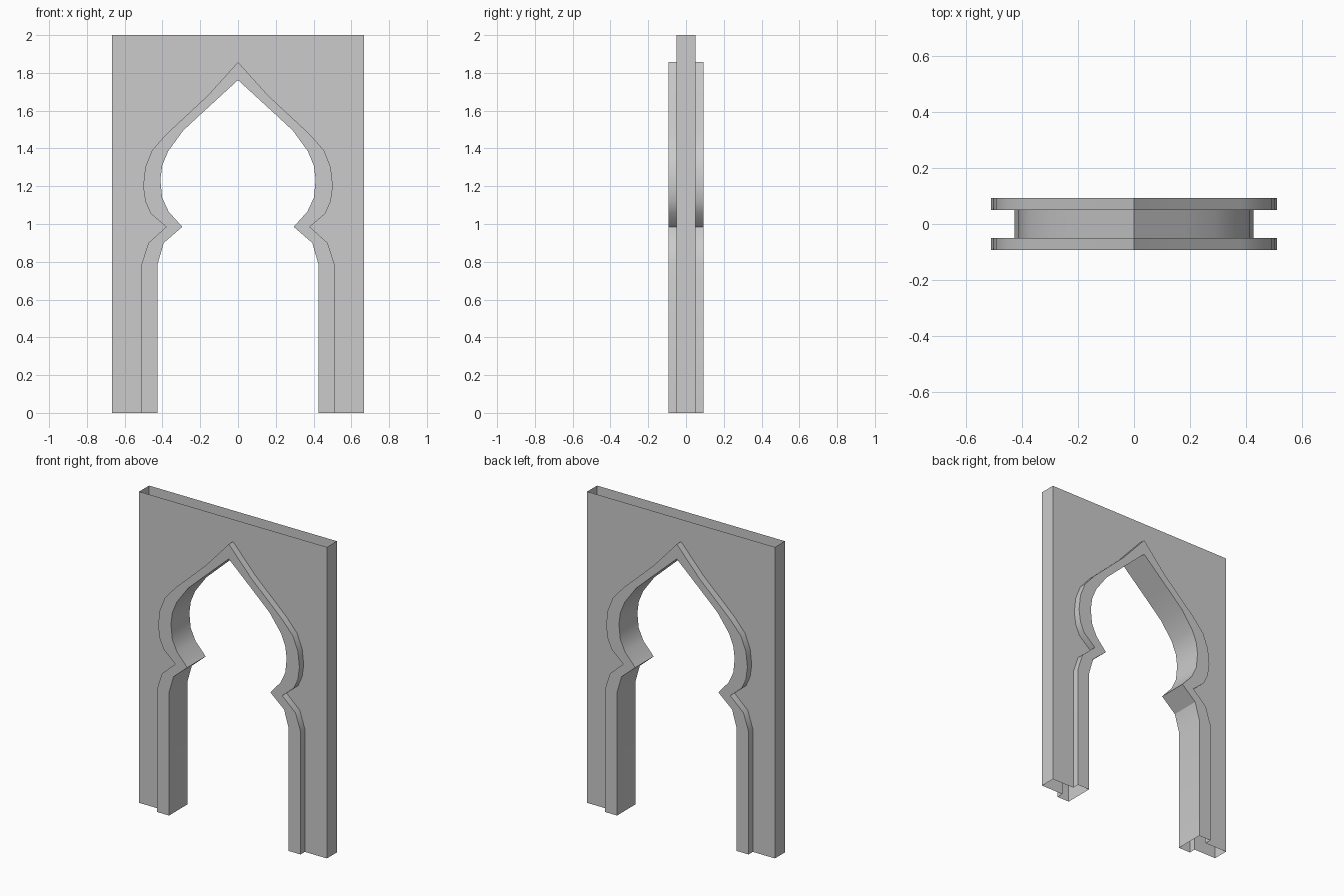
import bpy, math

if "Cube" in bpy.data.objects:
    bpy.data.objects.remove(bpy.data.objects["Cube"])

W, H = 0.667, 2.0      # wall half width, height
T, D = 0.05, 0.0935    # half depth of wall and of raised trim

# Right half of the arch, foot to apex: opening edge and outer trim edge (x, z)
inner = [(0.425, 0), (0.425, 0.79), (0.393, 0.90), (0.295, 0.985), (0.367, 1.065),
         (0.402, 1.14), (0.411, 1.235), (0.401, 1.31), (0.37, 1.385), (0.29, 1.495),
         (0.18, 1.597), (0.0, 1.762)]
outer = [(0.51, 0), (0.51, 0.79), (0.474, 0.90), (0.38, 0.985), (0.462, 1.055),
         (0.491, 1.12), (0.502, 1.20), (0.491, 1.30), (0.455, 1.39), (0.38, 1.475),
         (0.16, 1.68), (0.0, 1.857)]


def mirrored(half):
    return half + [(-x, z) for x, z in half[-2::-1]]


def make(name, verts, faces):
    me = bpy.data.meshes.new(name)
    me.from_pydata(verts, [], faces)
    me.validate()
    ob = bpy.data.objects.new(name, me)
    bpy.context.collection.objects.link(ob)
    return ob


inn, out = mirrored(inner), mirrored(outer)
n = len(inn)

# Trim: trim side, face, reveal, face, side swept along the arch (hollow shell)
section = [(out, -T), (out, -D), (inn, -D), (inn, D), (out, D), (out, T)]
verts = [(x, y, z) for path, y in section for x, z in path]
faces = [(j * n + i, j * n + i + 1, (j + 1) * n + i + 1, (j + 1) * n + i)
         for j in range(len(section) - 1) for i in range(n - 1)]
trim = make("arch_trim", verts, faces)

# Wall: front and back sheets with the arch cut out, plus two end faces; open top and bottom
outline = [(W, 0), (W, H), (-W, H), (-W, 0)] + out[::-1]
m = len(outline)
verts = [(x, y, z) for y in (-T, T) for x, z in outline]
faces = [tuple(range(m)), tuple(range(2 * m - 1, m - 1, -1)),
         (0, m, m + 1, 1), (2, m + 2, m + 3, 3)]
make("wall", verts, faces)

# Smooth curves on the trim, sharp corners kept
bpy.ops.object.select_all(action='DESELECT')
bpy.context.view_layer.objects.active = trim
trim.select_set(True)
bpy.ops.object.shade_smooth_by_angle(angle=math.radians(30))
